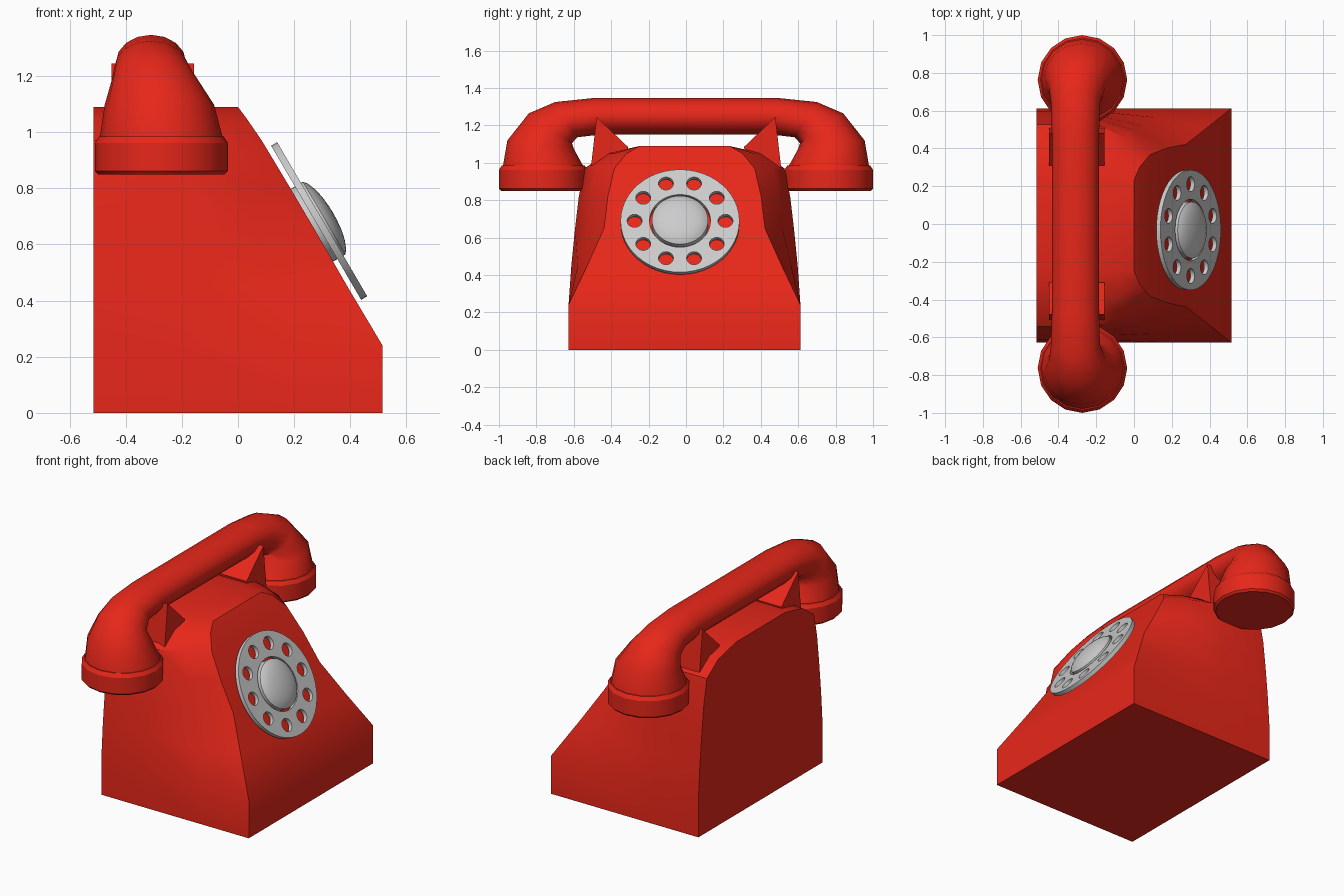
import bpy, math
from mathutils import Vector, Matrix

if "Cube" in bpy.data.objects:
    bpy.data.objects.remove(bpy.data.objects["Cube"])

red = bpy.data.materials.new("red_plastic")
red.diffuse_color = (0.8, 0.02, 0.01, 1)
red.use_nodes = True
red.node_tree.nodes["Principled BSDF"].inputs["Base Color"].default_value = red.diffuse_color


def finish(ob, mat=None, angle=35):
    if mat:
        ob.data.materials.append(mat)
    bpy.ops.object.select_all(action='DESELECT')
    ob.select_set(True)
    bpy.context.view_layer.objects.active = ob
    bpy.ops.object.mode_set(mode='EDIT')
    bpy.ops.mesh.select_all(action='SELECT')
    bpy.ops.mesh.normals_make_consistent(inside=False)
    bpy.ops.object.mode_set(mode='OBJECT')
    bpy.ops.object.shade_smooth_by_angle(angle=math.radians(angle))
    return ob


def loft(name, rings, mat=None, angle=35):
    """Skin a list of equal-length rings and cap both ends."""
    n = len(rings[0])
    verts = [p for r in rings for p in r]
    faces = [(k * n + i, k * n + (i + 1) % n, (k + 1) * n + (i + 1) % n, (k + 1) * n + i)
             for k in range(len(rings) - 1) for i in range(n)]
    faces += [tuple(range(n)), tuple(range(len(verts) - n, len(verts)))]
    me = bpy.data.meshes.new(name)
    me.from_pydata(verts, [], faces)
    ob = bpy.data.objects.new(name, me)
    bpy.context.collection.objects.link(ob)
    return finish(ob, mat, angle)


def circle(r, z, n, cx=0, cy=0):
    return [(cx + r * math.cos(2 * math.pi * i / n), cy + r * math.sin(2 * math.pi * i / n), z)
            for i in range(n)]


# Body: horizontal outlines (z, front x, front half width, back half width)
levels = [(0, .515, .62, .62), (.24, .515, .62, .62), (.45, .39, .52, .605),
          (.65, .275, .43, .585), (.82, .175, .41, .565), (.97, .085, .375, .535),
          (1.05, .03, .31, .42), (1.09, 0, .24, .24)]
rings = []
for z, xf, wf, wb in levels:
    xm = -.2 + (xf + .2) * .55
    half = [(-.515, wb), (-.2, wb), (xm, wb + (wf - wb) * .4), (xf, wf)]
    rings.append([(x, w - .008, z) for x, w in half] +
                 [(x, -w - .008, z) for x, w in reversed(half)])
loft("body", rings, red)

# Cradle prongs on both shoulders
prong = [(.478, 1.245), (.31, 1.085), (.33, .98), (.51, .96)]
for side, label in ((1, "right"), (-1, "left")):
    loft("cradle_prong_" + label,
         [[(x, side * y, z) for y, z in prong] for x in (-.45, -.157)], red)

# Handset: tilted ellipses (outer y,z / inner y,z / centre x / half width)
secs = [(.98, .975, .545, .975, -.273, .22), (.955, 1.12, .60, 1.075, -.28, .195),
        (.84, 1.265, .61, 1.105, -.30, .15), (.70, 1.325, .58, 1.137, -.31, .13),
        (.49, 1.347, .45, 1.152, -.31, .125)]
N = 16


def ellipse(s, side):
    oy, oz, iy, iz, cx, hw = s
    o, i = Vector((0, side * oy, oz)), Vector((0, side * iy, iz))
    c, a = (o + i) / 2 + Vector((cx, 0, 0)), (o - i) / 2
    return [c + a * math.cos(2 * math.pi * k / N) + Vector((hw * math.sin(2 * math.pi * k / N), 0, 0))
            for k in range(N)]


loft("handset", [ellipse(s, 1) for s in secs] + [ellipse(s, -1) for s in reversed(secs)], red, 45)

# Round cups at the handset ends
for side, label in ((1, "right"), (-1, "left")):
    loft("handset_cup_" + label,
         [circle(r, z, N, -.273, side * .763) for r, z in
          ((.225, .85), (.237, .862), (.237, .962), (.222, .985))], red, 30)

# Dial plate: flat curve with finger holes, extruded
place = Matrix.Translation((.30, -.032, .69)) @ Matrix.Rotation(math.radians(59.7), 4, 'Y')
cu = bpy.data.curves.new("dial_plate", 'CURVE')
cu.dimensions = '2D'
cu.fill_mode = 'BOTH'
cu.extrude = .0125
outlines = [circle(.318, 0, 48), circle(.163, 0, 40)]
for k in range(10):
    a = math.pi / 2 + k * math.pi / 5
    outlines.append(circle(.04, 0, 20, .243 * math.cos(a), .243 * math.sin(a)))
for pts in outlines:
    sp = cu.splines.new('POLY')
    sp.points.add(len(pts) - 1)
    for p, co in zip(sp.points, pts):
        p.co = (*co, 1)
    sp.use_cyclic_u = True
plate = bpy.data.objects.new("dial_plate", cu)
bpy.context.collection.objects.link(plate)
plate.matrix_world = place @ Matrix.Translation((0, 0, -.0125))
bpy.ops.object.select_all(action='DESELECT')
plate.select_set(True)
bpy.context.view_layer.objects.active = plate
bpy.ops.object.convert(target='MESH')
finish(bpy.context.view_layer.objects.active)

# Domed dial hub
hub = loft("dial_hub", [circle(r, z, 40) for r, z in
           ((.15, -.045), (.15, .008), (.135, .02), (.105, .032), (.07, .04), (.03, .044), (.005, .045))])
hub.matrix_world = place
